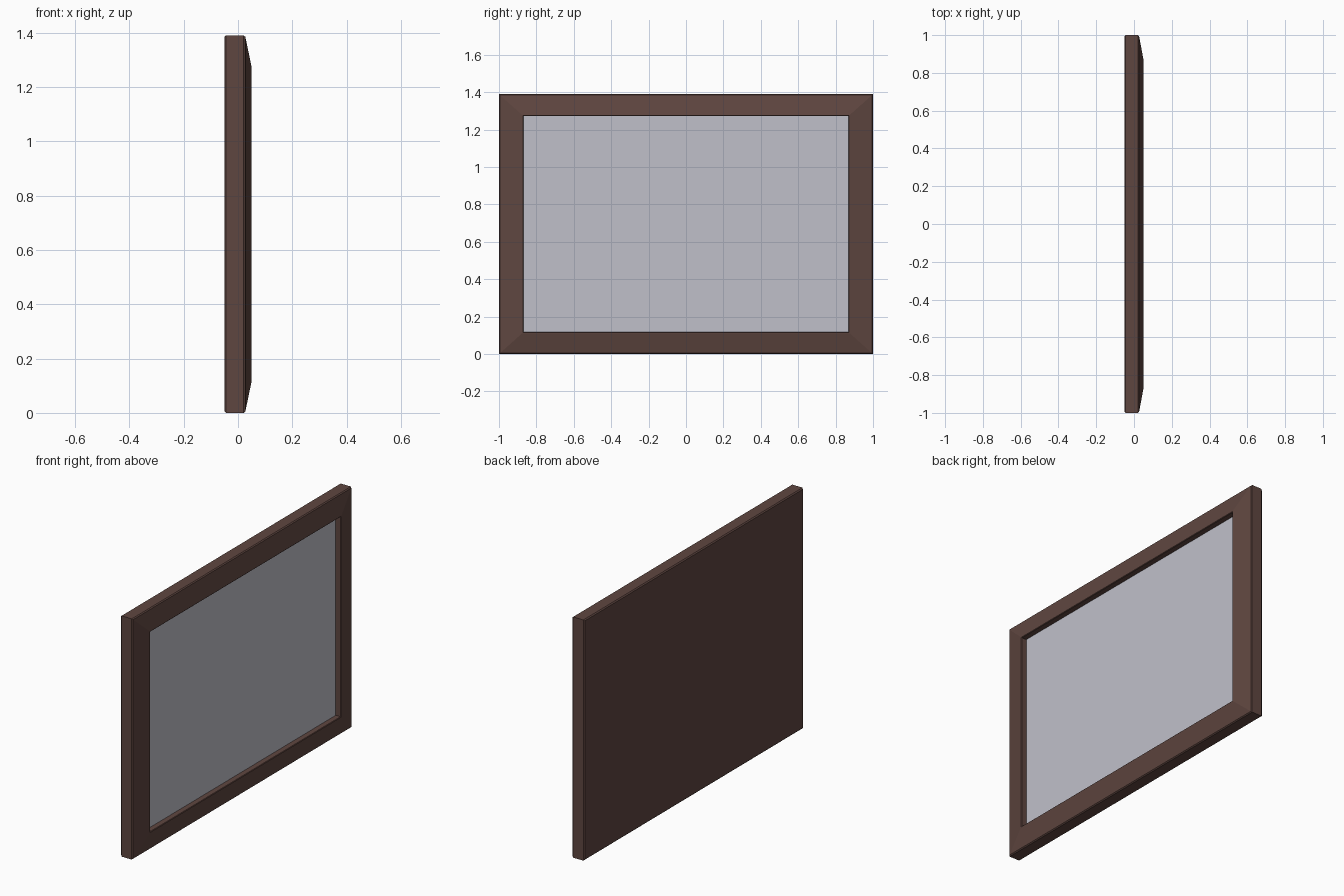
import bpy, bmesh

if "Cube" in bpy.data.objects:
    bpy.data.objects.remove(bpy.data.objects["Cube"])

def material(name, srgb):
    m = bpy.data.materials.new(name)
    lin = [((c / 255 + 0.055) / 1.055) ** 2.4 for c in srgb]
    m.diffuse_color = (*lin, 1)
    m.use_nodes = True
    m.node_tree.nodes["Principled BSDF"].inputs["Base Color"].default_value = m.diffuse_color
    return m

W, H = 1.0, 1.39          # half width, height
wood = material("dark brown wood", (95, 70, 64))
glass = material("pale grey glass", (192, 192, 202))

def rect(bm, x, iy, iz):
    """Rectangle in the wall plane, inset by iy at the sides and iz at top and bottom."""
    return [bm.verts.new((x, y, z)) for y, z in
            ((-W + iy, iz), (W - iy, iz), (W - iy, H - iz), (-W + iy, H - iz))]

def make(name, profile, mat, cap_start, cap_end):
    bm = bmesh.new()
    loops = [rect(bm, *p) for p in profile]
    for a, b in zip(loops, loops[1:]):
        for i in range(4):
            j = (i + 1) % 4
            bm.faces.new((a[i], a[j], b[j], b[i]))
    if cap_start:
        bm.faces.new(loops[0][::-1])
    if cap_end:
        bm.faces.new(loops[-1])
    me = bpy.data.meshes.new(name)
    bm.to_mesh(me)
    bm.free()
    me.materials.append(mat)
    ob = bpy.data.objects.new(name, me)
    bpy.context.collection.objects.link(ob)

# Frame with solid back: chamfered edges, sloping front, recessed opening
make("frame", [(-0.05, 0.006, 0.006), (-0.044, 0, 0), (0.021, 0, 0),
               (0.027, 0.005, 0.005), (0.049, 0.124, 0.111),
               (0.049, 0.128, 0.115), (0.046, 0.131, 0.118),
               (0.014, 0.131, 0.118)], wood, True, True)

# Glass pane set in the opening
make("glass_pane", [(0.0145, 0.131, 0.118), (0.016, 0.131, 0.118)], glass, False, True)
